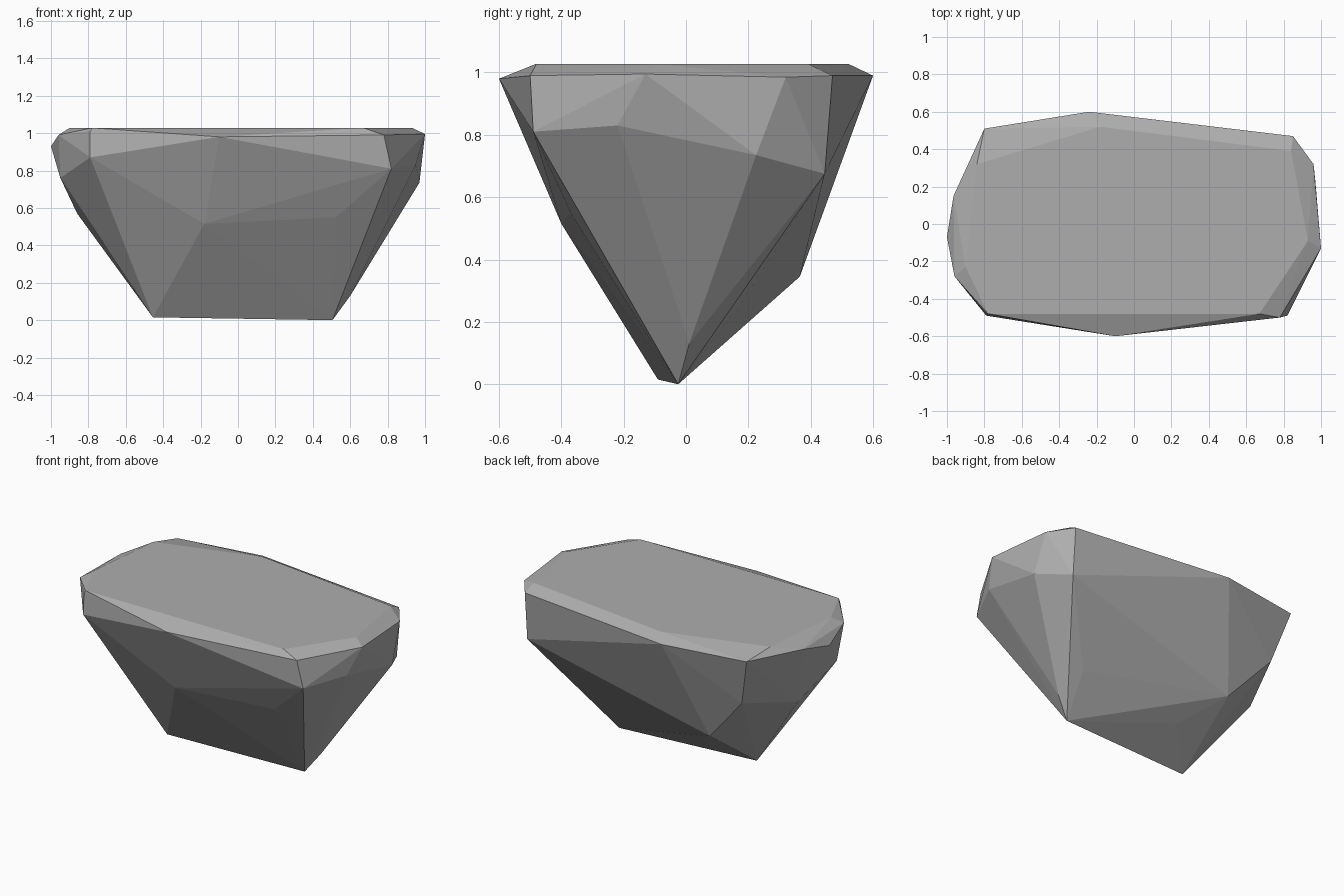
import bpy
import bmesh
from math import radians

# Remove the default cube
default_cube = bpy.data.objects.get("Cube")
if default_cube:
    bpy.data.objects.remove(default_cube, do_unlink=True)


def make_material(name, colour):
    material = bpy.data.materials.new(name)
    material.use_nodes = True
    material.diffuse_color = colour
    shader = material.node_tree.nodes["Principled BSDF"]
    shader.inputs["Base Color"].default_value = colour
    shader.inputs["Roughness"].default_value = 0.9
    return material


def make_rock(name, corners, material):
    """Wrap faceted stone around its corner points, merging flat areas."""
    mesh = bpy.data.meshes.new(name)
    rock = bpy.data.objects.new(name, mesh)
    bpy.context.collection.objects.link(rock)
    bm = bmesh.new()
    for corner in corners:
        bm.verts.new(corner)
    hull = bmesh.ops.convex_hull(bm, input=bm.verts[:])
    unused = set(hull["geom_interior"]) | set(hull["geom_unused"])
    loose = [item for item in unused if isinstance(item, bmesh.types.BMVert)]
    bmesh.ops.delete(bm, geom=loose, context="VERTS")
    bmesh.ops.dissolve_limit(bm, angle_limit=radians(1), verts=bm.verts[:], edges=bm.edges[:])
    bmesh.ops.recalc_face_normals(bm, faces=bm.faces[:])
    for face in bm.faces:
        face.smooth = False
    bm.to_mesh(mesh)
    bm.free()
    mesh.materials.append(material)
    return rock


# Flat plateau outline, all at one height
plateau_height = 1.028
plateau = [(x, y, plateau_height) for x, y in (
    (-.84, .32), (-.18, .52), (.84, .39), (.93, -.09),
    (.67, -.48), (-.78, -.48), (-.9, -.23))]

# Sloping rim just below the plateau
rim = [
    (-.8, .51, .99), (-.24, .6, .99), (.85, .47, .99), (.96, .32, .985),
    (1, -.13, .995), (.78, -.5, .99), (-.1, -.6, .98), (-.79, -.48, 1.01),
    (-.96, -.28, .99), (-1, -.07, .93), (-.965, .15, .98)]

# Shoulder where the walls start to taper
shoulder = [
    (.82, -.49, .81), (.95, -.22, .83), (.97, .225, .735), (.85, .445, .675),
    (-.71, .43, .66), (-.95, -.22, .76), (-.79, -.49, .87)]

# Broken lower walls
lower_wall = [
    (.73, -.37, .595), (.525, -.37, .55), (-.18, -.4, .515),
    (-.86, .06, .57), (-.43, .365, .345), (.54, .17, .25)]

# Narrow keel at the bottom
keel = [(.6, .01, .13), (-.21, .15, .17), (.505, -.025, 0), (-.455, -.09, .015)]

stone = make_material("grey_stone", (.42, .42, .42, 1))
make_rock("rock", plateau + rim + shoulder + lower_wall + keel, stone)
